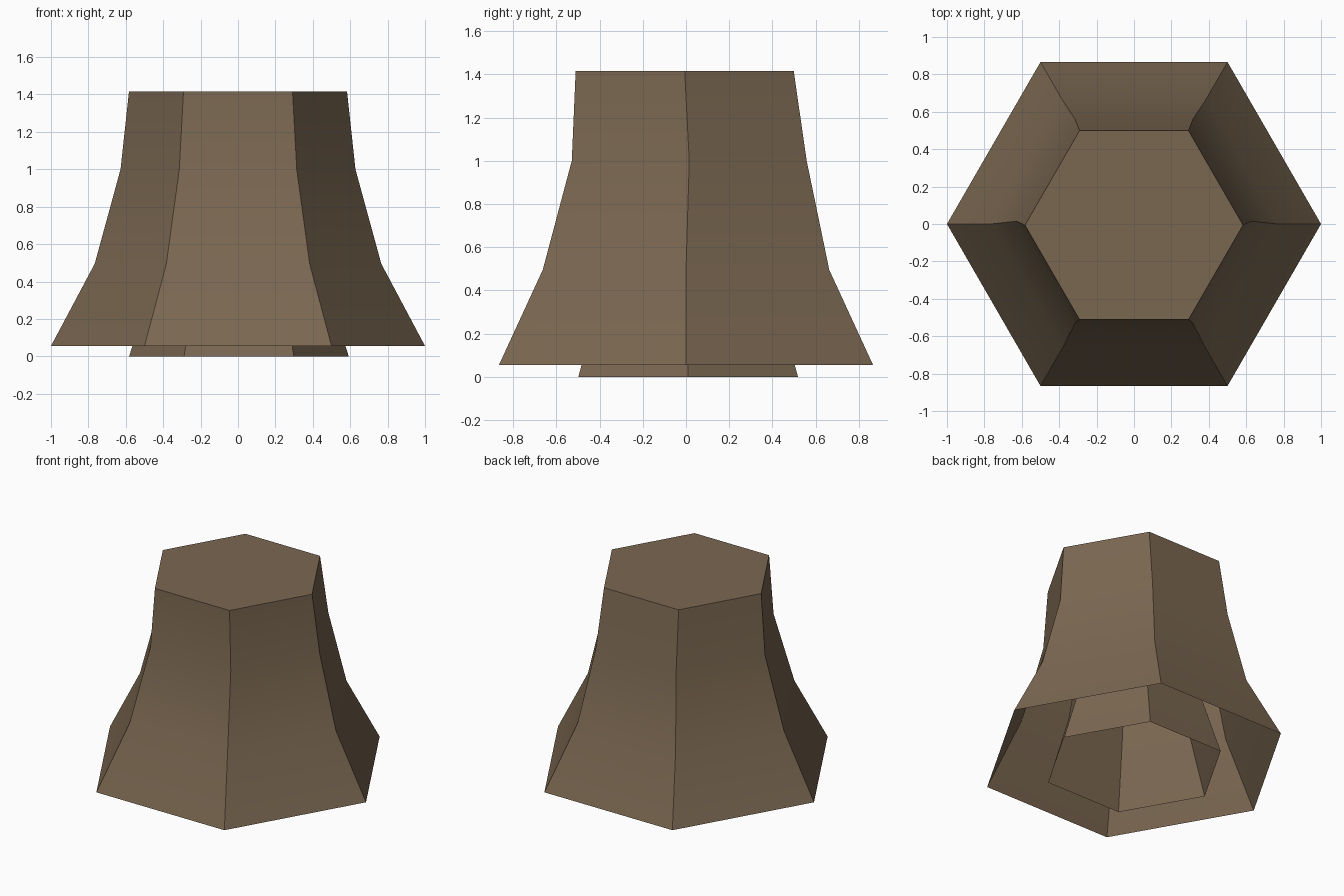
import bpy, bmesh, math

if "Cube" in bpy.data.objects:
    bpy.data.objects.remove(bpy.data.objects["Cube"])

brown = bpy.data.materials.new("bark brown")
brown.diffuse_color = (0.195, 0.136, 0.082, 1.0)
brown.use_nodes = True
brown.node_tree.nodes["Principled BSDF"].inputs["Base Color"].default_value = brown.diffuse_color

# Flared profile: height, corner radius, sideways drift in y
PROFILE = [(0.055, 1.0, 0.0), (0.495, 0.766, 0.0),
           (1.0, 0.628, 0.015), (1.415, 0.583, -0.006)]


def hex_shell(name, profile, centre=(0.0, 0.0)):
    """Six-sided open-bottomed shell with a flat closed top."""
    bm = bmesh.new()
    rings = []
    for z, r, dy in profile:
        rings.append([bm.verts.new((centre[0] + r * math.cos(k * math.pi / 3),
                                    centre[1] + dy + r * math.sin(k * math.pi / 3), z))
                      for k in range(6)])
    for low, high in zip(rings, rings[1:]):
        for k in range(6):
            n = (k + 1) % 6
            bm.faces.new((low[k], low[n], high[n], high[k]))
    bm.faces.new(rings[-1])
    mesh = bpy.data.meshes.new(name)
    bm.to_mesh(mesh)
    bm.free()
    mesh.materials.append(brown)
    obj = bpy.data.objects.new(name, mesh)
    bpy.context.collection.objects.link(obj)
    bpy.ops.object.select_all(action='DESELECT')
    obj.select_set(True)
    bpy.context.view_layer.objects.active = obj
    bpy.ops.object.shade_smooth_by_angle(angle=math.radians(35))
    return obj


# Outer flared skirt
hex_shell("outer_skirt", PROFILE)

# Narrower copy nested inside, poking out slightly below
inner = [(z - 0.055, r * 0.587, dy * 0.587) for z, r, dy in PROFILE]
hex_shell("inner_core", inner, centre=(0.005, 0.01))
